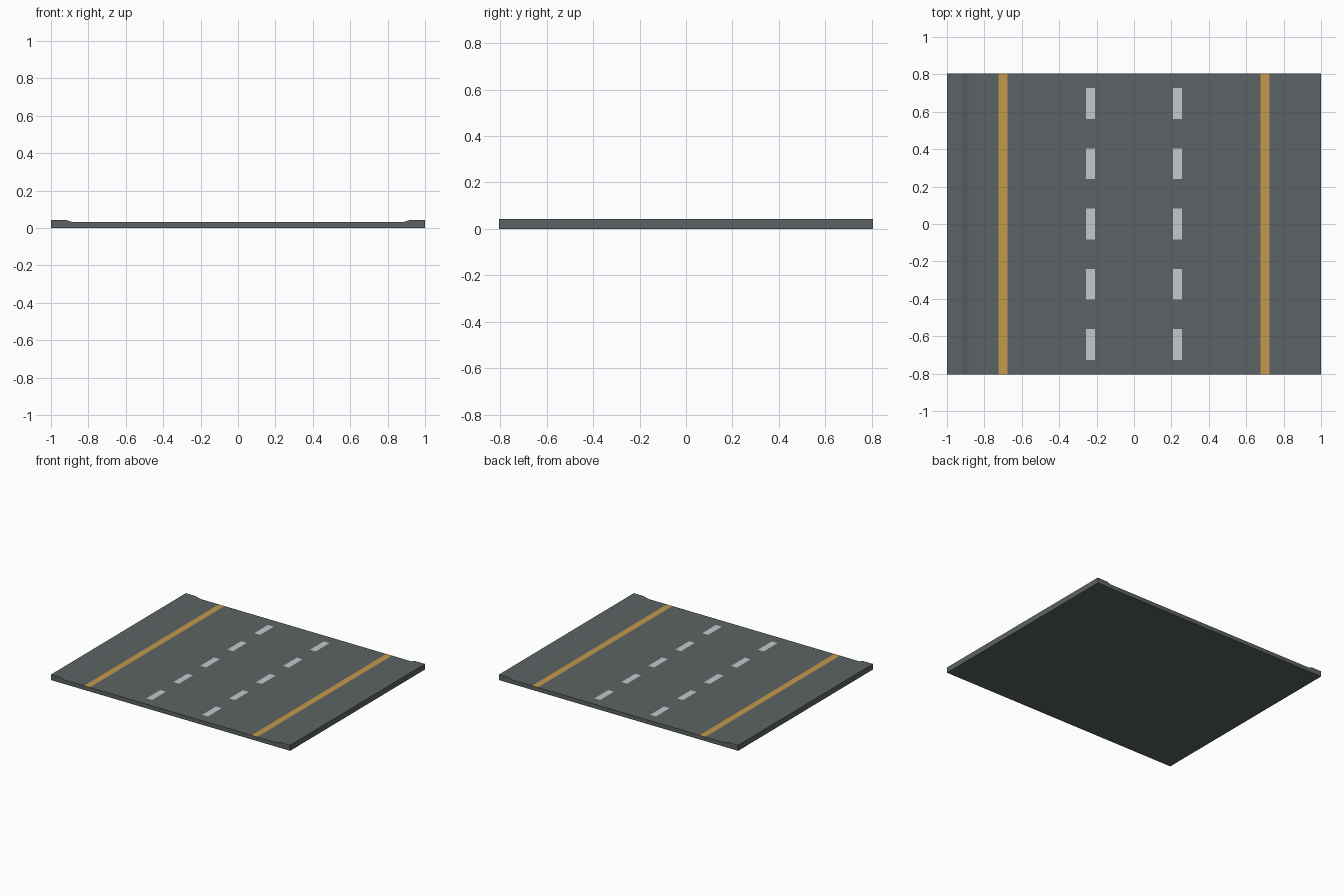
import bpy, bmesh

if "Cube" in bpy.data.objects:
    bpy.data.objects.remove(bpy.data.objects["Cube"])

HALF_Y = 0.805
PITCH = 2 * HALF_Y / 5                 # spacing of lane dashes
YELLOW_X, WHITE_X, HALF_W = 0.70, 0.233, 0.024
HALF_DASH = 0.082


def material(name, rgb):
    m = bpy.data.materials.new(name)
    m.diffuse_color = (*rgb, 1)
    m.use_nodes = True
    m.node_tree.nodes["Principled BSDF"].inputs["Base Color"].default_value = m.diffuse_color
    return m


# Road slab: cross-section with raised shoulders, extruded along y
right = [(1, 0), (1, 0.042), (0.917, 0.042), (0.885, 0.031)]
profile = right + [(-x, z) for x, z in reversed(right)]
bm = bmesh.new()
face = bm.faces.new([bm.verts.new((x, -HALF_Y, z)) for x, z in profile])
ext = bmesh.ops.extrude_face_region(bm, geom=[face])
bmesh.ops.translate(bm, vec=(0, 2 * HALF_Y, 0),
                    verts=[g for g in ext["geom"] if isinstance(g, bmesh.types.BMVert)])
bmesh.ops.recalc_face_normals(bm, faces=bm.faces)


def cut(faces, co, normal):
    geom = set(faces)
    for f in faces:
        geom.update(f.edges)
        geom.update(f.verts)
    bmesh.ops.bisect_plane(bm, geom=list(geom), plane_co=co, plane_no=normal)


def deck(test=lambda x: True):
    return [f for f in bm.faces if f.normal.z > 0.99
            and abs(f.calc_center_median().x) < 0.88 and test(abs(f.calc_center_median().x))]


def in_lane_line(x):
    return abs(x - WHITE_X) < HALF_W


# Cut the painted lines into the road deck
for side in (-1, 1):
    for line in (YELLOW_X, WHITE_X):
        for edge in (-HALF_W, HALF_W):
            cut(deck(), (side * (line + edge), 0, 0), (1, 0, 0))
for i in range(-2, 3):
    for edge in (-HALF_DASH, HALF_DASH):
        cut(deck(in_lane_line), (0, i * PITCH + edge, 0), (0, 1, 0))

# Paint edge lines and alternating lane dashes
for f in deck():
    c = f.calc_center_median()
    if abs(abs(c.x) - YELLOW_X) < HALF_W:
        f.material_index = 1
    elif in_lane_line(abs(c.x)) and abs(c.y - round(c.y / PITCH) * PITCH) < HALF_DASH / 2:
        f.material_index = 2

mesh = bpy.data.meshes.new("road_section")
bm.to_mesh(mesh)
bm.free()
for m in (material("asphalt grey", (0.107, 0.123, 0.129)),
          material("edge line yellow", (0.56, 0.32, 0.07)),
          material("lane dash white", (0.56, 0.58, 0.60))):
    mesh.materials.append(m)
bpy.context.collection.objects.link(bpy.data.objects.new("road_section", mesh))
